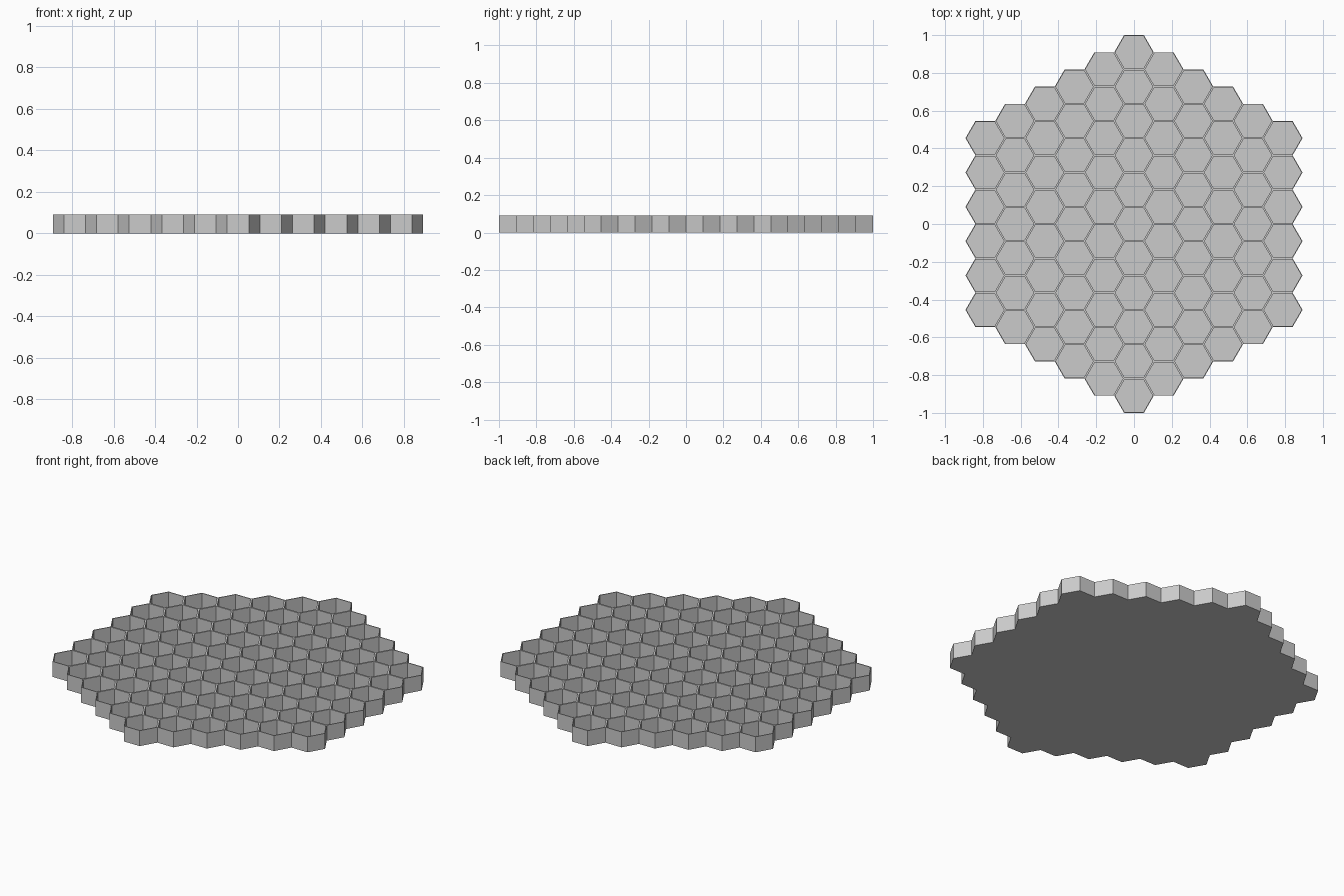
import bpy, bmesh
from math import cos, sin, pi, sqrt

cube = bpy.data.objects.get("Cube")
if cube:
    bpy.data.objects.remove(cube, do_unlink=True)

RINGS = 5                        # rings of cells around the middle one
PITCH = 2 / (2 * RINGS + 1)      # flat-to-flat cell size
RADIUS = PITCH / sqrt(3)
HEIGHT, FLOOR, HALF_WALL = 0.092, 0.004, 0.005

grey = bpy.data.materials.new("light grey")
grey.use_nodes = True
colour = (0.6, 0.6, 0.6, 1)
grey.diffuse_color = colour
grey.node_tree.nodes["Principled BSDF"].inputs["Base Color"].default_value = colour

# Hexagonal sheet of flat-topped cells
bm = bmesh.new()
for q in range(-RINGS, RINGS + 1):
    for r in range(-RINGS, RINGS + 1):
        if abs(q + r) > RINGS:
            continue
        cx, cy = 1.5 * RADIUS * q, PITCH * (r + q / 2)
        bm.faces.new([bm.verts.new((cx + RADIUS * cos(k * pi / 3),
                                    cy + RADIUS * sin(k * pi / 3), 0))
                      for k in range(6)])
bmesh.ops.remove_doubles(bm, verts=bm.verts, dist=0.001)

# Raise the sheet into a solid slab, keeping the underside
sheet = bm.faces[:]
raised = bmesh.ops.extrude_face_region(bm, geom=sheet, use_keep_orig=True)["geom"]
bmesh.ops.translate(bm, vec=(0, 0, HEIGHT),
                    verts=[v for v in raised if isinstance(v, bmesh.types.BMVert)])
bmesh.ops.recalc_face_normals(bm, faces=bm.faces)

# Sink an open pocket into every cell, leaving thin walls and a floor
cells = [f for f in raised if isinstance(f, bmesh.types.BMFace)]
bmesh.ops.inset_individual(bm, faces=cells, thickness=HALF_WALL, use_even_offset=True)
pockets = bmesh.ops.extrude_discrete_faces(bm, faces=cells)["faces"]
bmesh.ops.translate(bm, vec=(0, 0, FLOOR - HEIGHT),
                    verts=list({v for f in pockets for v in f.verts}))

mesh = bpy.data.meshes.new("honeycomb_tray")
bm.to_mesh(mesh)
bm.free()
mesh.materials.append(grey)
tray = bpy.data.objects.new("honeycomb_tray", mesh)
bpy.context.collection.objects.link(tray)
